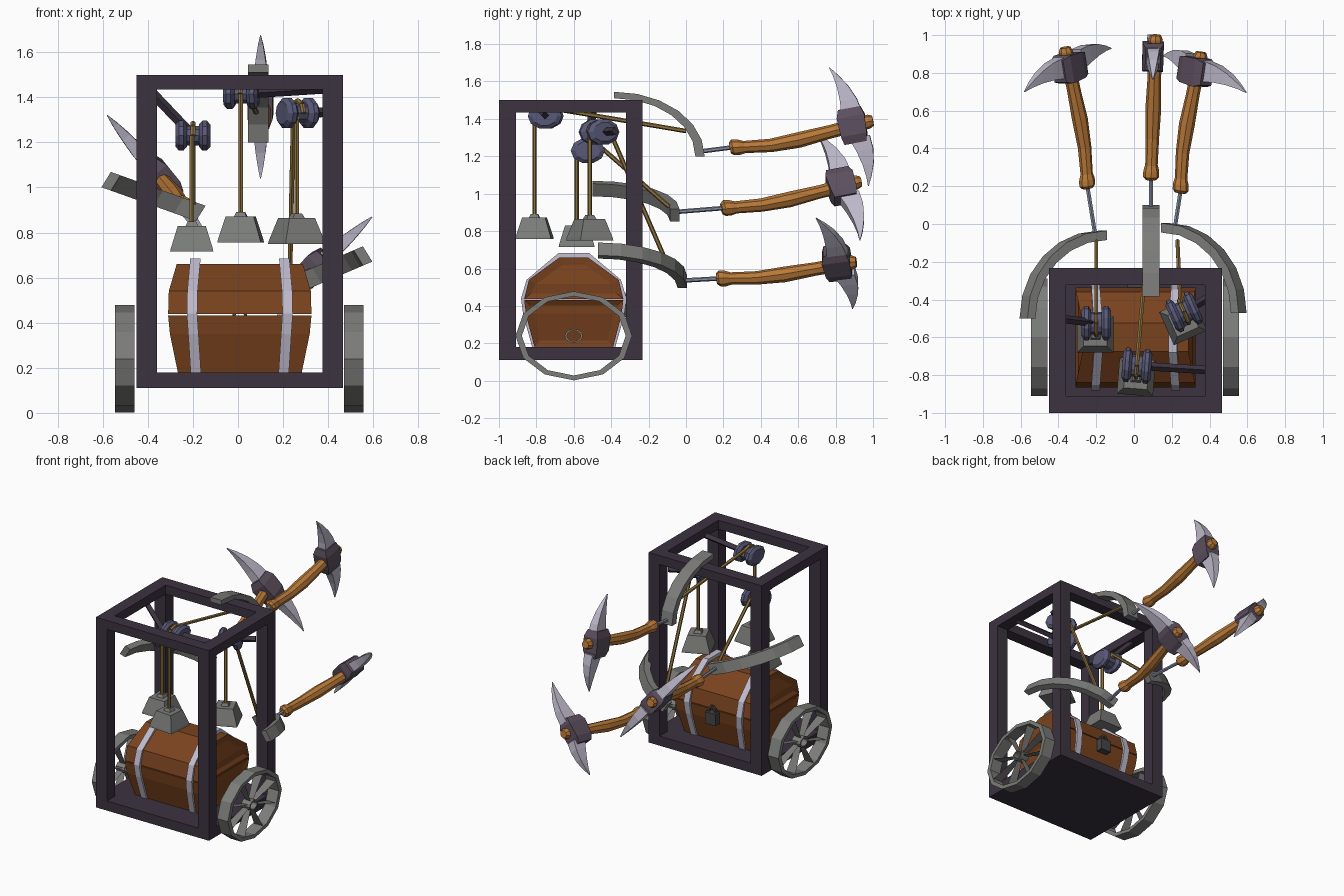
import bpy, bmesh, math
from mathutils import Vector as V

if "Cube" in bpy.data.objects:
    bpy.data.objects.remove(bpy.data.objects["Cube"])

X, Y, Z = V((1, 0, 0)), V((0, 1, 0)), V((0, 0, 1))
STRETCH = 1.31  # horizontal stretch shared by wheels and pulleys


def material(name, r, g, b):
    m = bpy.data.materials.new(name)
    m.diffuse_color = (r, g, b, 1)
    m.use_nodes = True
    m.node_tree.nodes["Principled BSDF"].inputs["Base Color"].default_value = m.diffuse_color
    return m


IRON = material("dark_iron", .045, .033, .052)
GREY = material("grey_metal", .2, .205, .195)
WOOD = material("chest_wood", .19, .055, .013)
HAFT = material("haft_wood", .48, .19, .04)
STEEL = material("pale_steel", .52, .49, .6)
HEAD = material("head_iron", .11, .08, .115)
BLUE = material("pulley_blue", .1, .1, .19)
ROPE = material("rope", .27, .17, .05)
ROD = material("rod", .25, .28, .38)
DARK = material("lock_iron", .06, .06, .06)


def finish(bm, name, mat):
    bmesh.ops.recalc_face_normals(bm, faces=bm.faces)
    me = bpy.data.meshes.new(name)
    bm.to_mesh(me)
    bm.free()
    me.materials.append(mat)
    ob = bpy.data.objects.new(name, me)
    bpy.context.collection.objects.link(ob)
    return ob


def loft(name, rings, mat, loop=False, panel=None):
    """Skin a row of rings; loop joins last to first, panel recesses the x ends."""
    bm = bmesh.new()
    vs = [[bm.verts.new(p) for p in r] for r in rings]
    n = len(vs[0])
    pairs = list(zip(vs, vs[1:])) + ([(vs[-1], vs[0])] if loop else [])
    for a, b in pairs:
        for i in range(n):
            j = (i + 1) % n
            bm.faces.new((a[i], a[j], b[j], b[i]))
    if not loop:
        bm.faces.new(vs[0])
        bm.faces.new(vs[-1])
    if panel:
        bmesh.ops.recalc_face_normals(bm, faces=bm.faces)
        for s in (-1, 1):
            ends = [f for f in bm.faces if f.normal.x * s > .7]
            bmesh.ops.inset_region(bm, faces=ends, thickness=panel, depth=0)
            bmesh.ops.translate(bm, vec=(-s * .015, 0, 0),
                                verts=list({v for f in ends for v in f.verts}))
    return finish(bm, name, mat)


def rect(c, a, b):
    return [c + a + b, c - a + b, c - a - b, c + a - b]


def oval(c, a, b, n):
    return [c + a * math.cos(2 * math.pi * i / n) + b * math.sin(2 * math.pi * i / n)
            for i in range(n)]


def box(name, lo, hi, mat):
    lo, hi = V(lo), V(hi)
    c, h = (lo + hi) / 2, (hi - lo) / 2
    loft(name, [rect(c + Z * s * h.z, X * h.x, Y * h.y) for s in (-1, 1)], mat)


def bar(name, p, q, r, mat, n=6):
    p, q = V(p), V(q)
    d = (q - p).normalized()
    a = d.cross(X if abs(d.x) < .8 else Z).normalized()
    b = d.cross(a)
    loft(name, [oval(e, a * r, b * r, n) for e in (p, q)], mat)


# Open frame: solid base, four posts, four top beams
x0, x1, y0, y1, t = -.45, .465, -1, -.232, .09
box("frame_base", (x0, y0, .11), (x1, y1, .18), IRON)
for x in (x0, x1 - t):
    box("frame_side_beam", (x, y0, 1.435), (x + t, y1, 1.5), IRON)
    for y in (y0, y1 - t):
        box("frame_post", (x, y, .18), (x + t, y + t, 1.435), IRON)
for y in (y0, y1 - t):
    box("frame_cross_beam", (x0 + t, y, 1.435), (x1 - t, y + t, 1.5), IRON)

# Wheels: rim, hollow hub and flat spokes
for cx in (-.502, .513):
    c = V((cx, -.6, .24))

    def hoop(name, ro, ri, w):
        rings = [oval(c + X * s * w, Y * r * STRETCH, Z * r, 12)
                 for s, r in ((-1, ro), (1, ro), (1, ri), (-1, ri))]
        loft(name, rings, GREY, loop=True)
    hoop("wheel_rim", .238, .212, .043)
    hoop("wheel_hub", .037, .028, .035)
    bm = bmesh.new()
    for i in range(8):
        a = math.pi * i / 4 + math.pi / 8
        d = Y * math.cos(a) * STRETCH + Z * math.sin(a)
        bm.faces.new([bm.verts.new(c + d * r + X * w) for r, w in
                      ((.034, -.02), (.034, .02), (.214, .037), (.214, -.037))])
    finish(bm, "wheel_spokes", GREY)

# Treasure chest: body, lid, two straps, padlock on the back
cc = V((.008, -.6, 0))


def chest_part(name, rows):
    loft(name, [rect(cc + Z * z, X * hx, Y * hy) for z, hx, hy in rows], WOOD, panel=.045)


chest_part("chest_body", ((.18, .275, .21), (.35, .31, .255), (.432, .318, .265)))
chest_part("chest_lid", ((.438, .318, .265), (.54, .315, .24), (.66, .28, .075)))
for s in (-1, 1):
    rows = ((.18, .195, .222), (.35, .206, .27), (.44, .212, .282), (.54, .21, .252), (.684, .197, .08))
    loft("chest_strap", [rect(cc + Z * z + X * s * px, X * .023, Y * hy) for z, px, hy in rows], STEEL)
box("padlock_body", (-.035, -.34, .34), (.05, -.29, .425), DARK)
pts = [V((.008, -.315, .425)) + V((.027 * math.cos(a), 0, .04 * math.sin(a)))
       for a in [math.pi * i / 5 for i in range(6)]]
loft("padlock_shackle", [rect(p, (p - V((.008, -.315, .42))).normalized() * .008, Y * .008)
                         for p in pts], DARK)


# Pulleys with bracket, hanging weight, and rope to the arm
def pulley(c, turn, mount, drop, rope_end):
    c, drop, rope_end = V(c), V(drop), V(rope_end)
    ax = V((math.cos(turn), math.sin(turn), 0))
    side = Z.cross(ax) * STRETCH
    for s in (-1, 1):
        loft("pulley_disc", [oval(c + ax * (s * .052 + o), side * r, Z * r, 10)
                             for o, r in ((-.025, .052), (-.01, .07), (.01, .07), (.025, .052))], BLUE)
    loft("pulley_drum", [oval(c + ax * o, side * .045, Z * .045, 10) for o in (-.05, .05)], BLUE)
    bar("pulley_bracket", c, mount, .022, IRON, 4)
    # rope hangs in front, wraps over the drum and runs to the arm
    bar("weight_rope", drop + Z * .1, V((drop.x, drop.y, c.z)), .012, ROPE)
    over = [c + side * .05 * math.cos(a) + Z * .055 * math.sin(a)
            for a in [math.pi * i / 4 for i in range(5)]]
    for p, q in zip(over, over[1:]):
        bar("wrap_rope", p, q, .012, ROPE)
    bar("arm_rope", over[1], rope_end, .012, ROPE)
    s = side / STRETCH
    loft("hanging_weight", [rect(drop + Z * z, ax * h, s * h) for z, h in
                            ((0, .096), (.015, .093), (.115, .062))], GREY)
    loft("weight_knob", [rect(drop + Z * z, ax * h, s * h) for z, h in
                         ((.11, .03), (.135, .018))], GREY)


pulley((-.2, -.525, 1.23), 0, (-.4, -.5, 1.44), (-.205, -.585, .715), (-.2, -.09, .93))
pulley((.015, -.75, 1.415), -.08, (.41, -.775, 1.44), (.012, -.81, .757), (.08, .0, 1.335))
pulley((.265, -.465, 1.33), .42, (.41, -.38, 1.335), (.26, -.515, .75), (.23, -.09, .6))


# Curved arms: quarter arcs in the plane of y and a tilted direction
def arm(c, rise, half_width, length):
    c, rise, w = V(c), V(rise), V(half_width)
    rings = []
    for i in range(7):
        a = math.pi / 2 * i / 6
        out = c + Y * length * math.cos(a) + rise * math.sin(a)
        inn = c + Y * (length - .05) * math.cos(a) + rise * .9 * math.sin(a)
        rings.append([out + w, inn + w, inn - w, out - w])
    loft("curved_arm", rings, GREY)


arm((-.165, -.5, .885), (-.42, 0, .15), (.021, 0, .034), .465)
arm((.09, -.385, 1.2), (0, 0, .345), (.046, 0, 0), .485)
arm((.165, -.47, .53), (.41, 0, .175), (-.021, 0, .034), .475)


# Pickaxes: rod, carved haft, iron head, two curved blades
def pick(rod, base, end, centre, up, down):
    base, end, c, up, down = map(V, (base, end, centre, up, down))
    d = (end - base).normalized()
    u = (up - down).normalized()
    u = (u - d * u.dot(d)).normalized()
    w = d.cross(u)
    bar("link_rod", rod, base + d * .02, .012, ROD)
    haft = ((0, .03, 0), (.02, .043, 0), (.06, .042, -.005), (.1, .033, -.01), (.28, .036, -.028),
            (.48, .042, -.027), (.7, .036, -.015), (.97, .038, 0), (1, .028, 0))
    loft("pick_haft", [oval(base.lerp(end, s) + u * k, u * r, w * r, 8) for s, r, k in haft], HAFT)
    loft("pick_head", [rect(c + u * k, d * a, w * b) for k, a, b in
                       ((-.095, .06, .04), (-.05, .07, .056), (.05, .075, .056), (.095, .06, .04))], HEAD)
    for off in (up, down):
        rings = [rect(c + off * s + d * .13 * s * (1 - s), d * a, w * b) for s, a, b in
                 ((.2, .056, .034), (.42, .045, .03), (.65, .03, .022), (.85, .014, .012), (1, .002, .002))]
        loft("pick_blade", rings, STEEL)


pick((-.205, -.06, .902), (-.245, .19, .92), (-.365, .935, 1.065), (-.34, .83, 1.04),
     (-.24, -.13, .28), (.22, .1, -.29))
pick((.09, .07, 1.225), (.09, .235, 1.245), (.115, 1, 1.39), (.1, .89, 1.365),
     (0, -.125, .31), (0, .085, -.325))
pick((.215, -.03, .535), (.245, .165, .545), (.355, .91, .635), (.325, .81, .63),
     (.27, -.115, .24), (-.17, .08, -.245))
